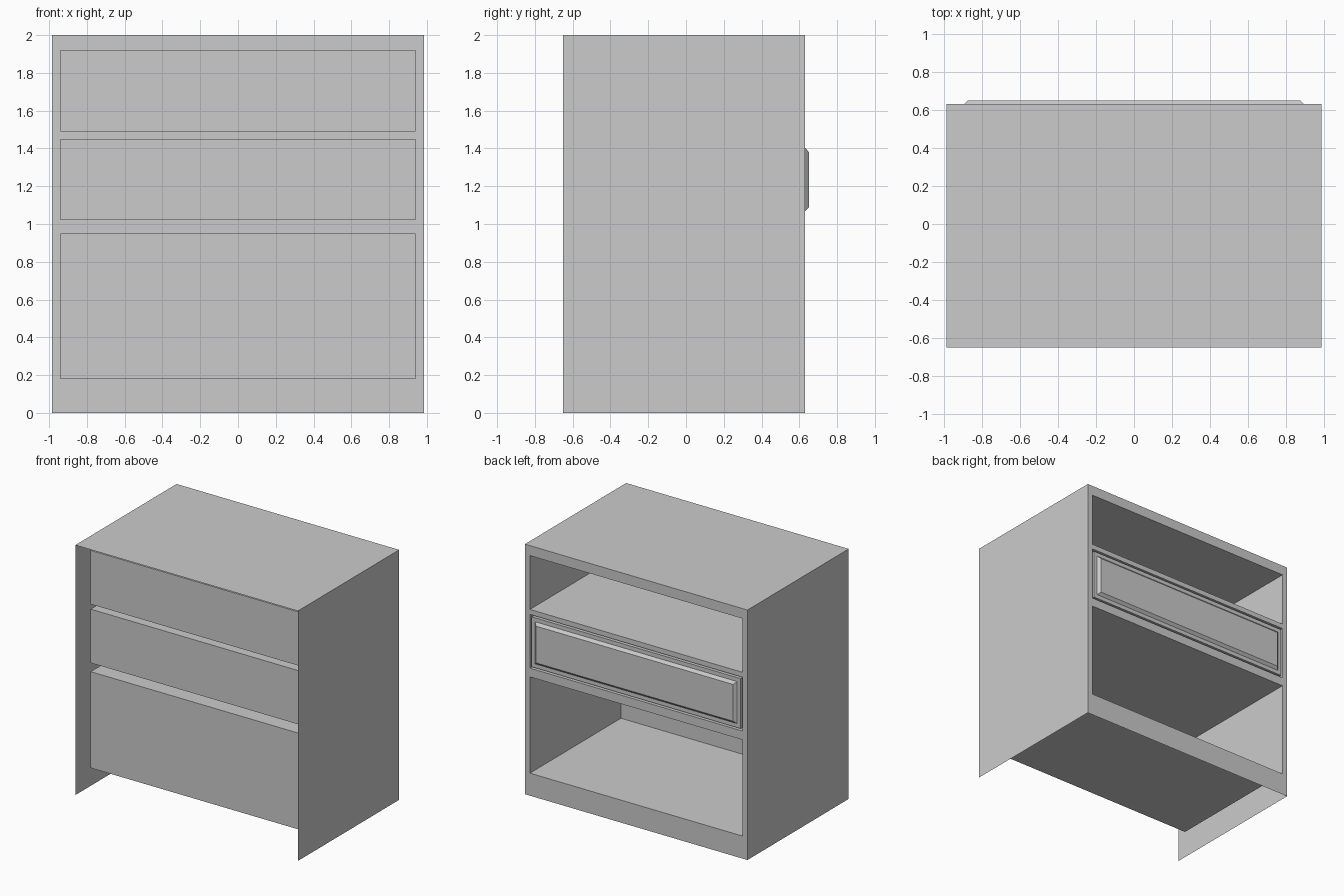
import bpy, bmesh
from mathutils import Vector

if "Cube" in bpy.data.objects:
    bpy.data.objects.remove(bpy.data.objects["Cube"])

X, Y0, Y1, H = 0.985, -0.65, 0.63, 2.0      # carcass extents
OX, OY = 0.94, -0.52                        # opening half width, cavity end
OPENINGS = {"lower": (0.18, 0.95), "middle": (1.02, 1.45), "upper": (1.49, 1.92)}


def finish(bm, name):
    mesh = bpy.data.meshes.new(name)
    bm.to_mesh(mesh)
    bm.free()
    obj = bpy.data.objects.new(name, mesh)
    bpy.context.collection.objects.link(obj)
    return obj


def box(lo, hi):
    """Cube primitive fitted between two corners."""
    bm = bmesh.new()
    bmesh.ops.create_cube(bm, size=1)
    lo, hi = Vector(lo), Vector(hi)
    for v in bm.verts:
        v.co = Vector((l + (c + 0.5) * (h - l) for l, h, c in zip(lo, hi, v.co)))
    bm.normal_update()
    return bm


def drop_faces(bm, *directions):
    """Open the box on the given sides."""
    doomed = [f for f in bm.faces if any(f.normal.dot(Vector(d)) > 0.9 for d in directions)]
    bmesh.ops.delete(bm, geom=doomed, context='FACES')


# Thin outer shell: top and two sides only
bm = box((-X, Y0, 0), (X, Y1, H))
drop_faces(bm, (0, 0, -1), (0, 1, 0), (0, -1, 0))
finish(bm, "cabinet_shell")

# Flat face frame with three openings
xs = [-X, -OX, OX, X]
zs = [0] + [z for span in OPENINGS.values() for z in span] + [H]
bm = bmesh.new()
grid = [[bm.verts.new((x, Y1, z)) for x in xs] for z in zs]
for r in range(len(zs) - 1):
    for c in range(len(xs) - 1):
        if c == 1 and r % 2 == 1:
            continue
        bm.faces.new((grid[r][c], grid[r + 1][c], grid[r + 1][c + 1], grid[r][c + 1]))
finish(bm, "face_frame")

# Drawer cavities behind the openings
for name, (z0, z1) in OPENINGS.items():
    bm = box((-OX, OY, z0), (OX, Y1, z1))
    drop_faces(bm, (0, 1, 0))
    bmesh.ops.reverse_faces(bm, faces=bm.faces[:])
    finish(bm, name + "_drawer_cavity")

# Drawer front with a bevelled raised panel, filling the middle opening
GAP = 0.015
z0, z1 = OPENINGS["middle"]
bm = box((-OX + GAP, Y1 - 0.04, z0 + GAP), (OX - GAP, Y1, z1 - GAP))
face = next(f for f in bm.faces if f.normal.y > 0.9)
bmesh.ops.inset_region(bm, faces=[face], thickness=0.045)
bmesh.ops.inset_region(bm, faces=[face], thickness=0.03)
for v in face.verts:
    v.co.y = 0.65
finish(bm, "middle_drawer_front")
